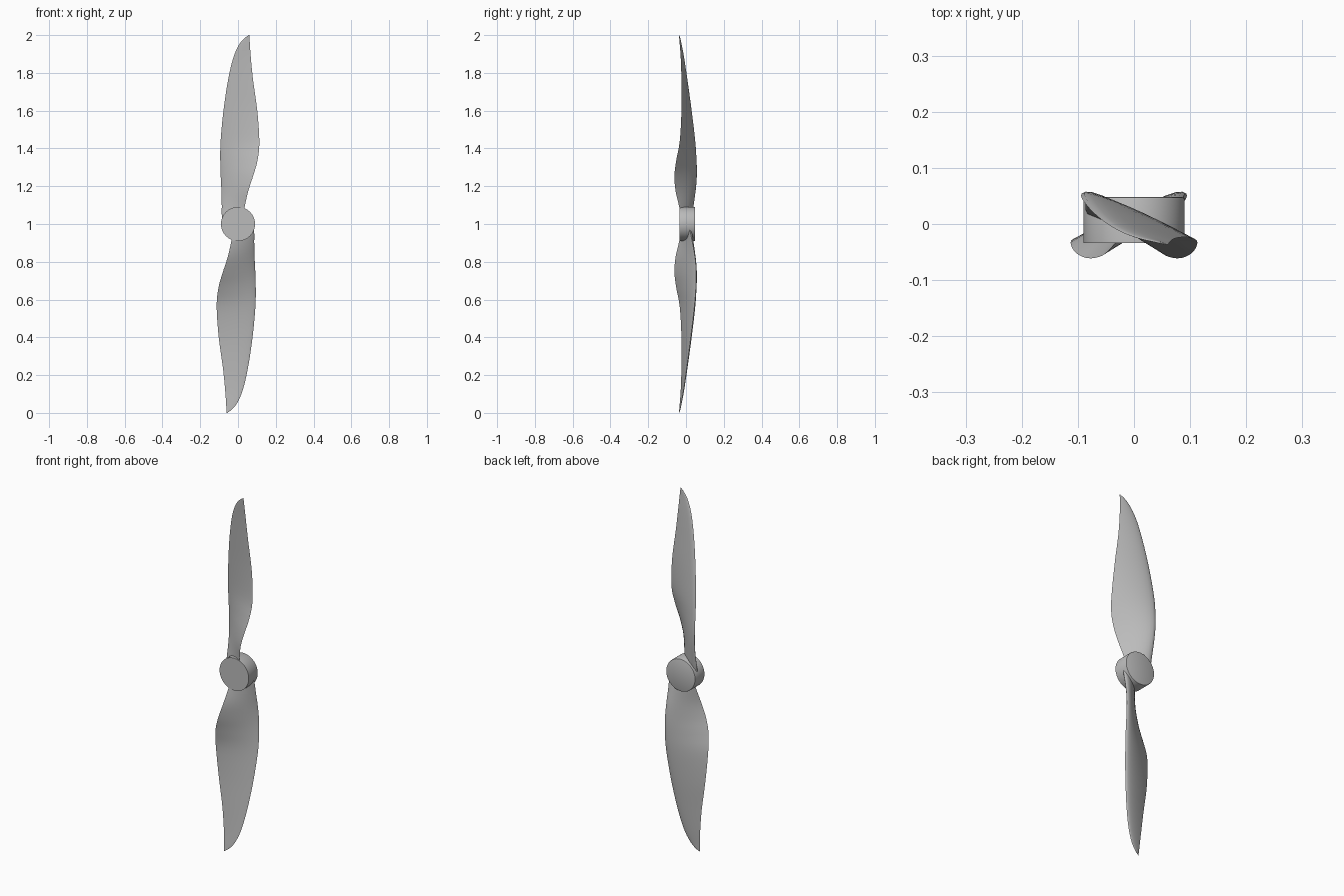
import bpy, bmesh, math
from mathutils import Matrix, Vector

cube = bpy.data.objects.get("Cube")
if cube:
    bpy.data.objects.remove(cube, do_unlink=True)

HUB_RADIUS, HUB_FRONT, HUB_BACK, HUB_HEIGHT = 0.09, -0.034, 0.048, 1.0

grey = bpy.data.materials.new("plain grey")
grey.use_nodes = True
colour = (0.5, 0.5, 0.5, 1)
grey.diffuse_color = colour
grey.node_tree.nodes["Principled BSDF"].inputs["Base Color"].default_value = colour


def finish(bm, name, angle):
    """Turn a bmesh into a smooth shaded object."""
    bmesh.ops.recalc_face_normals(bm, faces=bm.faces)
    mesh = bpy.data.meshes.new(name)
    bm.to_mesh(mesh)
    bm.free()
    mesh.materials.append(grey)
    obj = bpy.data.objects.new(name, mesh)
    bpy.context.collection.objects.link(obj)
    bpy.ops.object.select_all(action="DESELECT")
    obj.select_set(True)
    bpy.context.view_layer.objects.active = obj
    bpy.ops.object.shade_smooth_by_angle(angle=math.radians(angle))
    return obj


def spline(points, steps):
    """Catmull-Rom through rows of values."""
    rows = [Vector(p) for p in points]
    result = []
    for i in range(len(rows) - 1):
        b, c = rows[i], rows[i + 1]
        a = rows[i - 1] if i else b * 2 - c
        d = rows[i + 2] if i + 2 < len(rows) else c * 2 - b
        for s in range(steps):
            t = s / steps
            result.append(b + (c - a) * (t / 2)
                          + (a * 2 - b * 5 + c * 4 - d) * (t * t / 2)
                          + (b * 3 - a - c * 3 + d) * (t ** 3 / 2))
    result.append(rows[-1])
    return result


# Blade stations: height, leading edge x and y, trailing edge x and y, thickness
stations = [
    (1.00, -0.080, 0.015, 0.030, -0.024, 0.026),
    (1.05, -0.086, 0.024, 0.030, -0.028, 0.026),
    (1.10, -0.086, 0.034, 0.037, -0.038, 0.026),
    (1.18, -0.088, 0.048, 0.056, -0.056, 0.025),
    (1.26, -0.092, 0.054, 0.082, -0.061, 0.024),
    (1.34, -0.094, 0.052, 0.104, -0.051, 0.023),
    (1.44, -0.092, 0.044, 0.113, -0.033, 0.021),
    (1.60, -0.077, 0.025, 0.102, -0.024, 0.017),
    (1.76, -0.053, 0.004, 0.080, -0.024, 0.012),
    (1.88, -0.025, -0.013, 0.068, -0.028, 0.008),
    (1.95, 0.006, -0.025, 0.063, -0.033, 0.005),
    (1.985, 0.036, -0.032, 0.061, -0.036, 0.003),
    (2.00, 0.058, -0.037, 0.060, -0.038, 0.001),
]
CHORD_STEPS = 12


def section(row):
    """Closed airfoil loop, rounder on the back."""
    z, lx, ly, tx, ty, thick = row
    lead, trail = Vector((lx, ly, z)), Vector((tx, ty, z))
    chord = trail - lead
    normal = Vector((-chord.y, chord.x, 0)).normalized()

    def point(k, share):
        t = (1 - math.cos(math.pi * k / CHORD_STEPS)) / 2
        bulge = 2.6 * math.sqrt(t) * (1 - t) * thick * share
        return lead + chord * t + normal * bulge

    back = [point(k, 0.8) for k in range(CHORD_STEPS + 1)]
    front = [point(k, -0.2) for k in range(CHORD_STEPS - 1, 0, -1)]
    return back + front


def make_blade(name, turn):
    bm = bmesh.new()
    loops = [[bm.verts.new(p) for p in section(row)]
             for row in spline(stations, 4)]
    for low, high in zip(loops, loops[1:]):
        n = len(low)
        for i in range(n):
            j = (i + 1) % n
            bm.faces.new((low[i], low[j], high[j], high[i]))
    bm.faces.new(loops[0])
    bm.faces.new(loops[-1])
    bmesh.ops.rotate(bm, cent=(0, 0, HUB_HEIGHT), verts=bm.verts,
                     matrix=Matrix.Rotation(turn, 3, "Y"))
    return finish(bm, name, 60)


make_blade("upper_blade", 0)
make_blade("lower_blade", math.pi)

# Hub: short cylinder with a softened back rim
bm = bmesh.new()
bmesh.ops.create_cone(bm, cap_ends=True, segments=64, radius1=HUB_RADIUS,
                      radius2=HUB_RADIUS, depth=HUB_BACK - HUB_FRONT)
bmesh.ops.rotate(bm, verts=bm.verts, matrix=Matrix.Rotation(math.pi / 2, 3, "X"))
bmesh.ops.translate(bm, verts=bm.verts,
                    vec=(0, (HUB_BACK + HUB_FRONT) / 2, HUB_HEIGHT))
rim = [e for e in bm.edges if all(v.co.y > HUB_BACK - 0.001 for v in e.verts)]
bmesh.ops.bevel(bm, geom=rim, offset=0.004, segments=2, profile=0.5,
                affect="EDGES")
finish(bm, "hub", 35)
